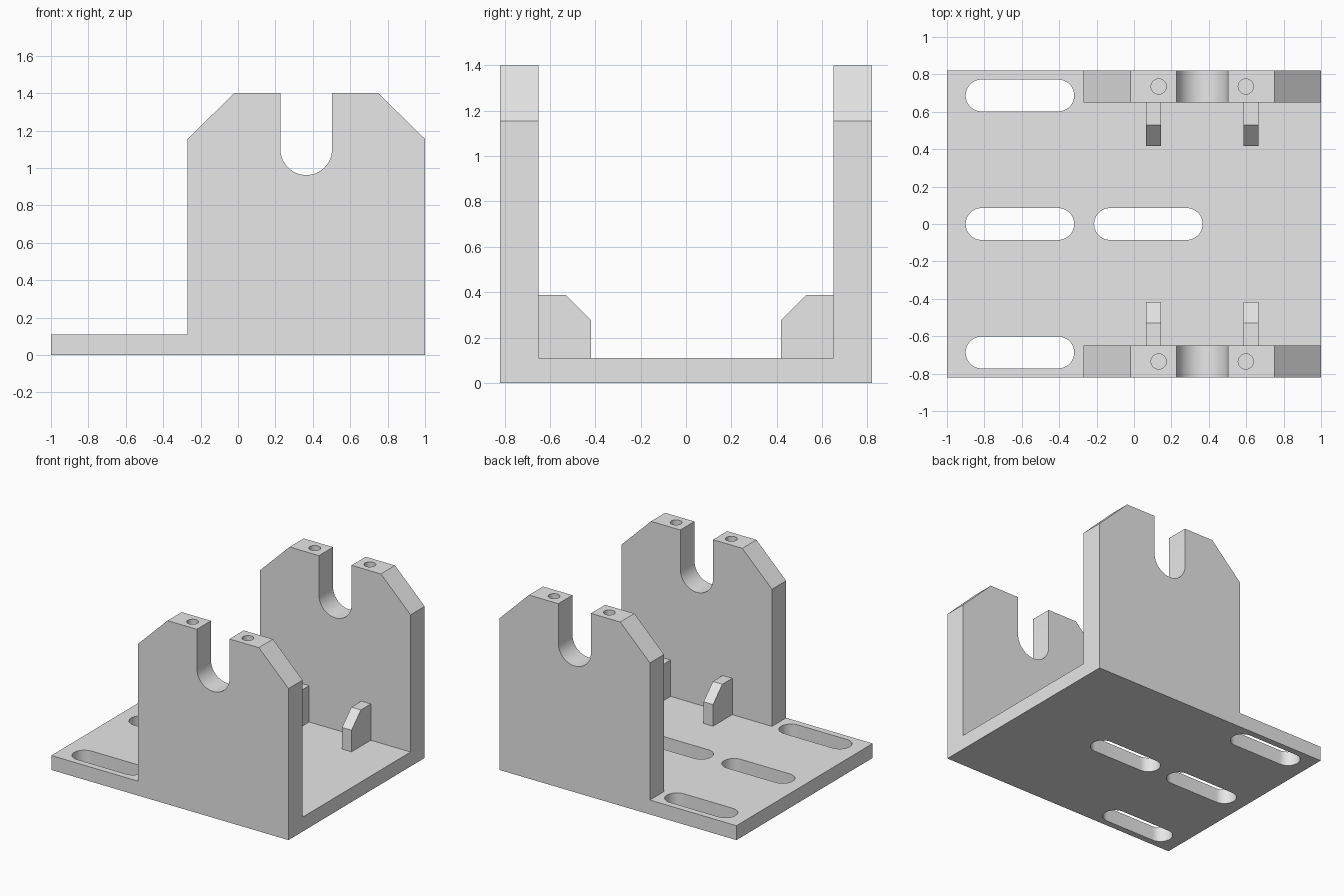
import bpy, bmesh, math
from mathutils import Vector

cube = bpy.data.objects.get("Cube")
if cube:
    bpy.data.objects.remove(cube, do_unlink=True)

grey = bpy.data.materials.new("plain_grey")
grey.use_nodes = True
COLOUR = (0.8, 0.8, 0.8, 1)
grey.diffuse_color = COLOUR
grey.node_tree.nodes["Principled BSDF"].inputs["Base Color"].default_value = COLOUR

HALF_W, INNER, PLATE_T = 0.82, 0.65, 0.11
WALL_X, WALL_H, SHOULDER = -0.27, 1.4, 1.155


def arc(cx, cy, r, start, end, steps=24):
    """Points on an arc, angles in degrees."""
    angles = [math.radians(start + (end - start) * i / steps) for i in range(steps + 1)]
    return [(cx + r * math.cos(a), cy + r * math.sin(a)) for a in angles]


def prism(name, profile, axis, low, high):
    """Extrude a 2D profile along an axis from low to high."""
    place = {"x": lambda u, v: (low, u, v),
             "y": lambda u, v: (u, low, v),
             "z": lambda u, v: (u, v, low)}[axis]
    bm = bmesh.new()
    face = bm.faces.new([bm.verts.new(place(u, v)) for u, v in profile])
    grown = bmesh.ops.extrude_face_region(bm, geom=[face])["geom"]
    shift = Vector([(high - low) * (a == axis) for a in "xyz"])
    bmesh.ops.translate(bm, vec=shift, verts=[g for g in grown if isinstance(g, bmesh.types.BMVert)])
    bmesh.ops.recalc_face_normals(bm, faces=bm.faces)
    mesh = bpy.data.meshes.new(name)
    bm.to_mesh(mesh)
    bm.free()
    mesh.materials.append(grey)
    obj = bpy.data.objects.new(name, mesh)
    bpy.context.collection.objects.link(obj)
    return obj


def combine(target, other, operation):
    """Apply an exact boolean and remove the helper."""
    mod = target.modifiers.new(operation.lower(), "BOOLEAN")
    mod.operation, mod.object, mod.solver = operation, other, "EXACT"
    bpy.context.view_layer.objects.active = target
    bpy.ops.object.modifier_apply(modifier=mod.name)
    bpy.data.objects.remove(other, do_unlink=True)


# Base plate
bracket = prism("slotted_bracket",
                [(-1, -HALF_W), (1, -HALF_W), (1, HALF_W), (-1, HALF_W)], "z", 0, PLATE_T)

# Side wall outline with clipped corners and a U-shaped shaft notch
wall_outline = ([(WALL_X, 0), (WALL_X, SHOULDER), (-0.02, WALL_H), (0.227, WALL_H)]
                + arc(0.365, 1.1, 0.138, 180, 360)
                + [(0.503, WALL_H), (0.75, WALL_H), (1, SHOULDER), (1, 0)])

for side in (-1, 1):
    low, high = sorted((side * INNER, side * HALF_W))
    combine(bracket, prism("side_wall", wall_outline, "y", low, high), "UNION")

    # Small clipped ribs between wall and plate, sunk slightly into both
    rib = [(0.67, 0.09), (0.67, 0.387), (0.53, 0.387), (0.418, 0.275), (0.418, 0.09)]
    rib = [(side * y, z) for y, z in rib]
    for x in (0.105, 0.625):
        combine(bracket, prism("rib", rib, "x", x - 0.04, x + 0.04), "UNION")

    # Blind screw holes in the wall tops
    for x in (0.132, 0.598):
        hole = arc(x, side * 0.735, 0.041, 0, 360)[:-1]
        combine(bracket, prism("screw_hole", hole, "z", WALL_H - 0.3, WALL_H + 0.1), "DIFFERENCE")

# Rounded mounting slots through the plate
R = 0.085
for x, y in ((-0.61, -0.687), (-0.61, 0), (-0.61, 0.687), (0.077, 0)):
    slot = arc(x + 0.205, y, R, -90, 90) + arc(x - 0.205, y, R, 90, 270)
    combine(bracket, prism("slot", slot, "z", -0.1, PLATE_T + 0.05), "DIFFERENCE")

# Smooth the curved walls, keep machined edges crisp
bpy.ops.object.select_all(action="DESELECT")
bracket.select_set(True)
bpy.context.view_layer.objects.active = bracket
bpy.ops.object.shade_smooth_by_angle(angle=math.radians(30))
